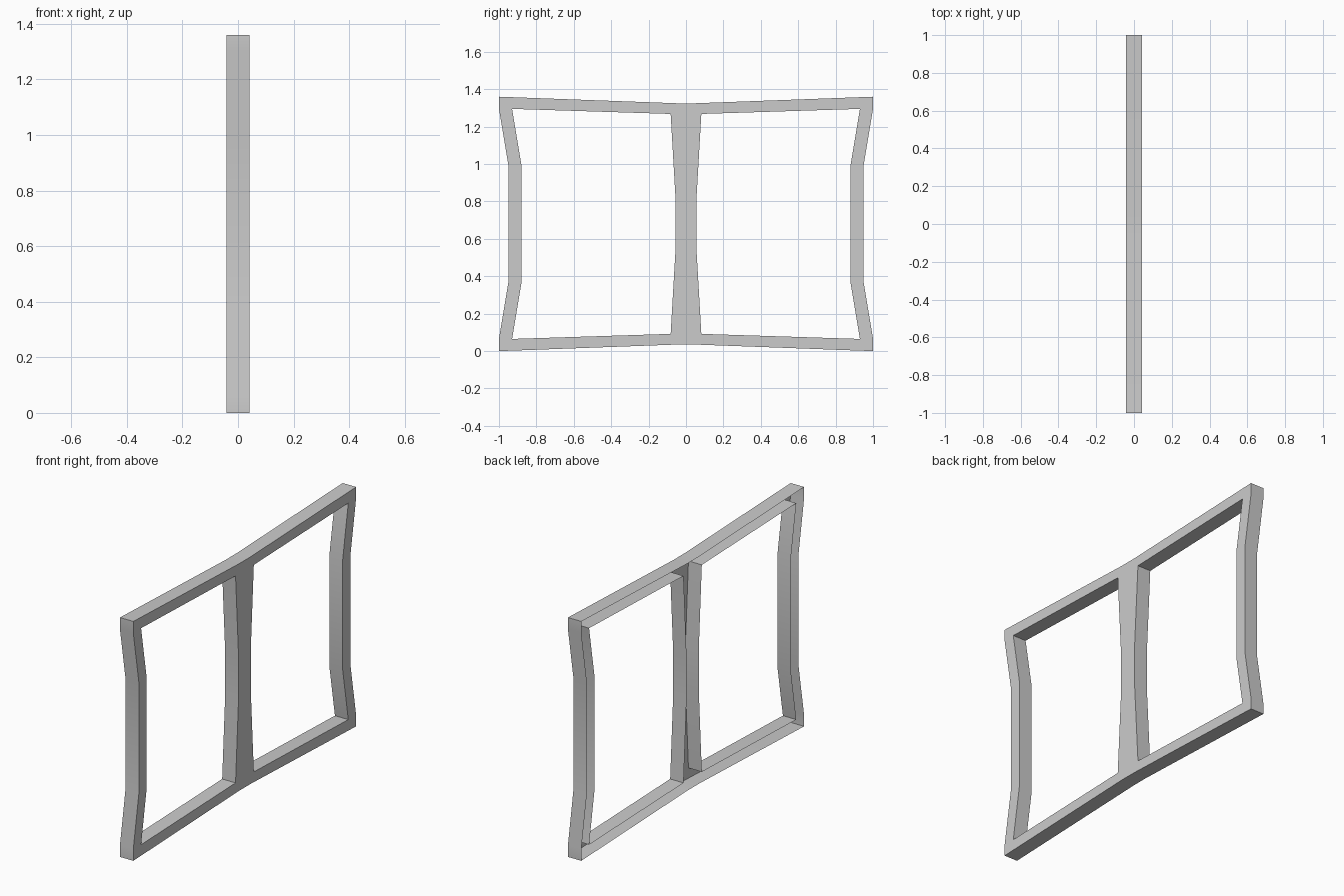
import bpy
import bmesh

if "Cube" in bpy.data.objects:
    bpy.data.objects.remove(bpy.data.objects["Cube"])

HALF_DEPTH = 0.042
MID = 0.68  # height of the horizontal symmetry line

# Quarter profiles (y, height above the symmetry line)
outer_quarter = [(0.05, 0.645), (1.0, 0.68), (1.0, 0.615), (0.95, 0.315)]
opening_upper = [(0.055, 0.12), (0.082, 0.588), (0.93, 0.615), (0.88, 0.315)]


def mirror_down(points):
    """Close an upper half outline with its reflection below the middle."""
    return points + [(y, -z) for y, z in reversed(points)]


def mirror_side(points):
    return [(-y, z) for y, z in reversed(points)]


right_half = mirror_down(outer_quarter)
outline = right_half + mirror_side(right_half)
opening = mirror_down(opening_upper)

bm = bmesh.new()


def add_loop(points):
    verts = [bm.verts.new((HALF_DEPTH, y, z + MID)) for y, z in points]
    return [bm.edges.new((a, b)) for a, b in zip(verts, verts[1:] + verts[:1])]


# Flat face plate with two openings
rims = add_loop(outline) + add_loop(opening) + add_loop(mirror_side(opening))
bmesh.ops.triangle_fill(bm, edges=rims, use_beauty=True, normal=(1, 0, 0))

# Rim walls; the -x side stays open, making a hollow channel
rim_edges = [e for e in bm.edges if e.is_boundary]
walls = bmesh.ops.extrude_edge_only(bm, edges=rim_edges)["geom"]
bmesh.ops.translate(bm, vec=(-2 * HALF_DEPTH, 0, 0),
                    verts=[g for g in walls if isinstance(g, bmesh.types.BMVert)])
bmesh.ops.recalc_face_normals(bm, faces=bm.faces[:])
plate = [f for f in bm.faces if abs(f.normal.x) > 0.9]
if plate[0].normal.x < 0:
    bmesh.ops.reverse_faces(bm, faces=bm.faces[:])

mesh = bpy.data.meshes.new("window_frame")
bm.to_mesh(mesh)
bm.free()
frame = bpy.data.objects.new("window_frame", mesh)
bpy.context.collection.objects.link(frame)

# Soft bends, crisp corners
bpy.context.view_layer.objects.active = frame
frame.select_set(True)
bpy.ops.object.shade_smooth_by_angle()
